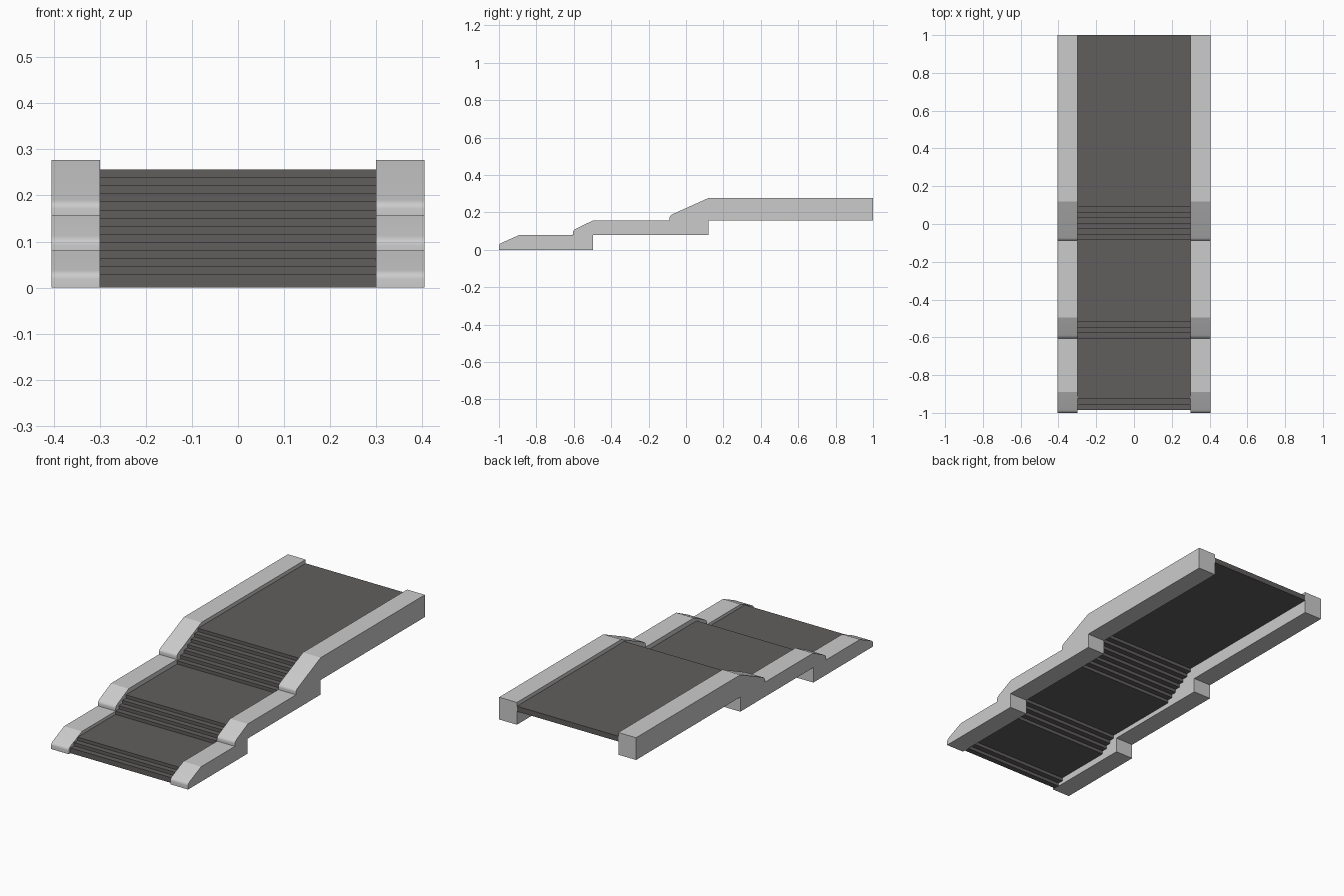
import bpy, bmesh, math

if "Cube" in bpy.data.objects:
    bpy.data.objects.remove(bpy.data.objects["Cube"])


def extrude_profile(name, pts, x0, x1, smooth=None):
    """Extrude a closed (y, z) profile from x0 to x1."""
    bm = bmesh.new()
    face = bm.faces.new([bm.verts.new((x0, y, z)) for y, z in pts])
    res = bmesh.ops.extrude_face_region(bm, geom=[face])
    verts = [v for v in res["geom"] if isinstance(v, bmesh.types.BMVert)]
    bmesh.ops.translate(bm, verts=verts, vec=(x1 - x0, 0, 0))
    bmesh.ops.recalc_face_normals(bm, faces=bm.faces)
    mesh = bpy.data.meshes.new(name)
    bm.to_mesh(mesh)
    bm.free()
    ob = bpy.data.objects.new(name, mesh)
    bpy.context.collection.objects.link(ob)
    if smooth:
        bpy.ops.object.select_all(action='DESELECT')
        ob.select_set(True)
        bpy.context.view_layer.objects.active = ob
        bpy.ops.object.shade_smooth_by_angle(angle=math.radians(smooth))
    return ob


def nose(y, z, slope):
    """Rounded corner between a vertical front and a rising slope."""
    a, b, c = (y, z - 0.012), (y, z), (y + 0.016, z + 0.016 * slope)
    out = []
    for i in range(6):
        t = i / 5
        out.append(tuple((1 - t) ** 2 * a[k] + 2 * t * (1 - t) * b[k] + t * t * c[k]
                         for k in range(2)))
    return out


# Side rails: three ramped levels
rail = [(-1, 0)]
rail += nose(-1, 0.031, 0.45) + [(-0.89, 0.08), (-0.605, 0.08)]
rail += nose(-0.605, 0.104, 0.53) + [(-0.495, 0.158), (-0.088, 0.158)]
rail += nose(-0.088, 0.183, 0.45) + [(0.12, 0.277)]
rail += [(1, 0.277), (1, 0.158), (0.12, 0.158), (0.12, 0.08), (-0.497, 0.08), (-0.497, 0)]
for name, x0, x1 in (("left_rail", -0.405, -0.3), ("right_rail", 0.3, 0.405)):
    extrude_profile(name, rail, x0, x1, smooth=20)

# Stepped walkway: three flights of shallow steps between flat landings
RISE, THICK = 0.0176, 0.028
risers = []
for start, count in ((-0.985, 3), (-0.607, 4), (-0.086, 7)):
    risers += [start + 0.0295 * i for i in range(count)]
top, bottom = [], []
z = THICK
for i, y in enumerate(risers):
    y_end = risers[i + 1] if i + 1 < len(risers) else 1.0
    top += [(y, z), (y_end, z)]
    bottom += [(y, z - THICK), (y_end, z - THICK)]
    z += RISE
walk = extrude_profile("stepped_walkway", top + bottom[::-1], -0.3, 0.3)
mat = bpy.data.materials.new("dark_grey")
mat.diffuse_color = (0.12, 0.11, 0.11, 1)
mat.use_nodes = True
mat.node_tree.nodes["Principled BSDF"].inputs["Base Color"].default_value = mat.diffuse_color
walk.data.materials.append(mat)
